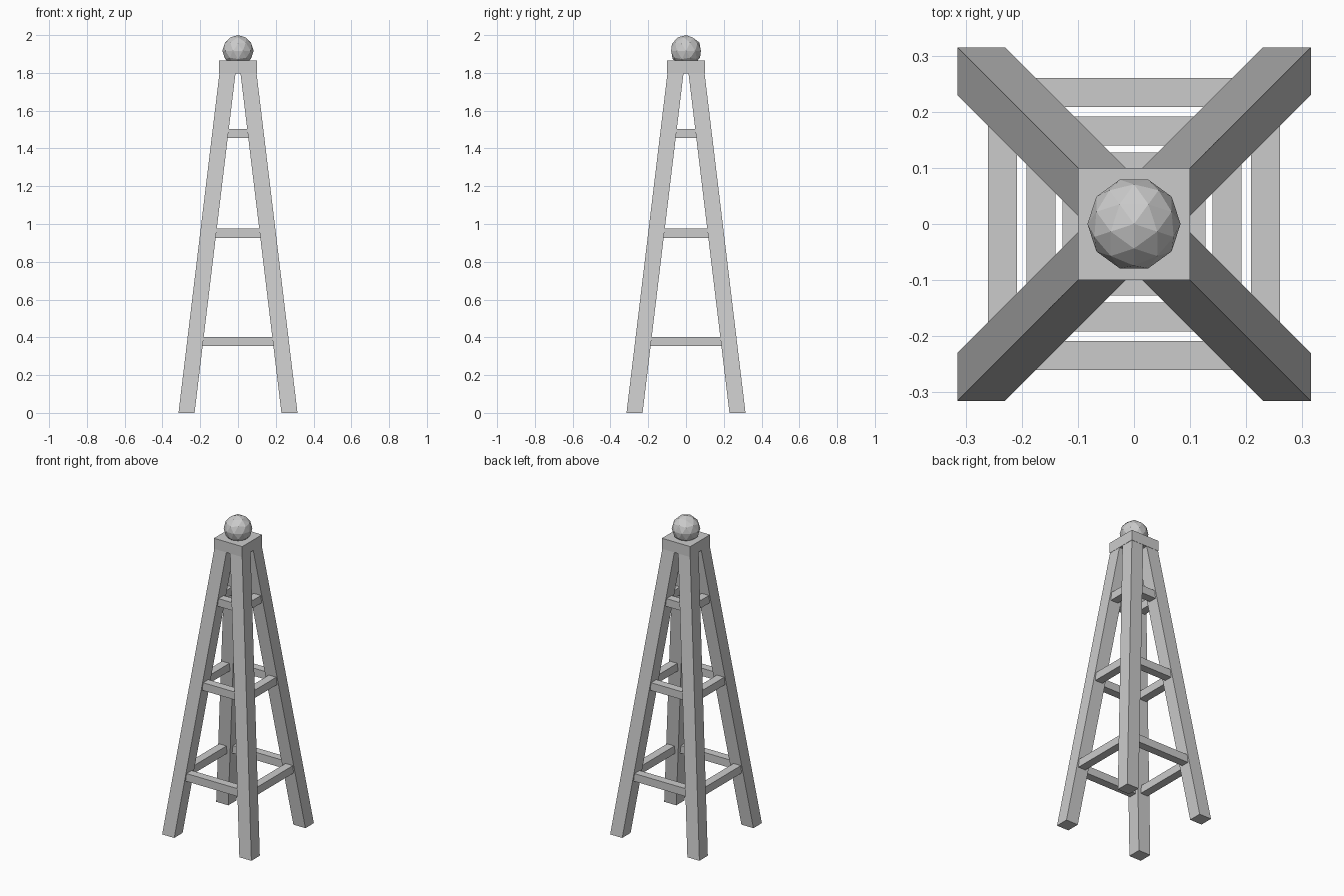
import bpy
import bmesh
import math

if "Cube" in bpy.data.objects:
    bpy.data.objects.remove(bpy.data.objects["Cube"])

grey = bpy.data.materials.new("plain grey")
grey.use_nodes = True
COLOUR = (0.6, 0.6, 0.6, 1)
grey.diffuse_color = COLOUR
grey.node_tree.nodes["Principled BSDF"].inputs["Base Color"].default_value = COLOUR

LEG_W = 0.085      # leg thickness
FOOT = 0.315       # outer corner at the ground
SHOULDER = 0.098   # outer corner under the cap
CAP_Z = 1.80


def finish(bm, name):
    mesh = bpy.data.meshes.new(name)
    bm.to_mesh(mesh)
    bm.free()
    mesh.materials.append(grey)
    obj = bpy.data.objects.new(name, mesh)
    bpy.context.collection.objects.link(obj)
    return obj


def box(name, size, centre):
    bm = bmesh.new()
    bmesh.ops.create_cube(bm, size=1)
    bmesh.ops.scale(bm, vec=size, verts=bm.verts)
    bmesh.ops.translate(bm, vec=centre, verts=bm.verts)
    return finish(bm, name)


def outer_at(z):
    return FOOT + (SHOULDER - FOOT) * z / CAP_Z


# Four leaning legs: upright boxes sheared towards the centre
for side, sx in (("left", 1), ("right", -1)):
    for end, sy in (("front", -1), ("back", 1)):
        leg = box(f"{end}_{side}_leg", (LEG_W, LEG_W, CAP_Z + 0.01),
                  (0, 0, (CAP_Z + 0.01) / 2))
        for v in leg.data.vertices:
            middle = outer_at(v.co.z) - LEG_W / 2
            v.co.x += sx * middle
            v.co.y += sy * middle

# Three levels of rungs joining the legs on all four sides
RUNG_W, RUNG_H = 0.052, 0.05
for level, z in (("lower", 0.378), ("middle", 0.95), ("upper", 1.479)):
    offset = outer_at(z) - 0.009 - RUNG_W / 2
    length = 2 * (outer_at(z) - LEG_W / 2)
    for s, end, side in ((-1, "front", "right"), (1, "back", "left")):
        box(f"{level}_{end}_rung", (length, RUNG_W, RUNG_H), (0, s * offset, z))
        box(f"{level}_{side}_rung", (RUNG_W, length, RUNG_H), (s * offset, 0, z))

# Square cap
box("cap", (0.2, 0.2, 0.067), (0, 0, 1.8315))

# Faceted ball on top
bm = bmesh.new()
bmesh.ops.create_icosphere(bm, subdivisions=2, radius=0.083)
ball = finish(bm, "ball")
ball.location.z = 1.917
ball.rotation_euler.z = -math.pi / 2
